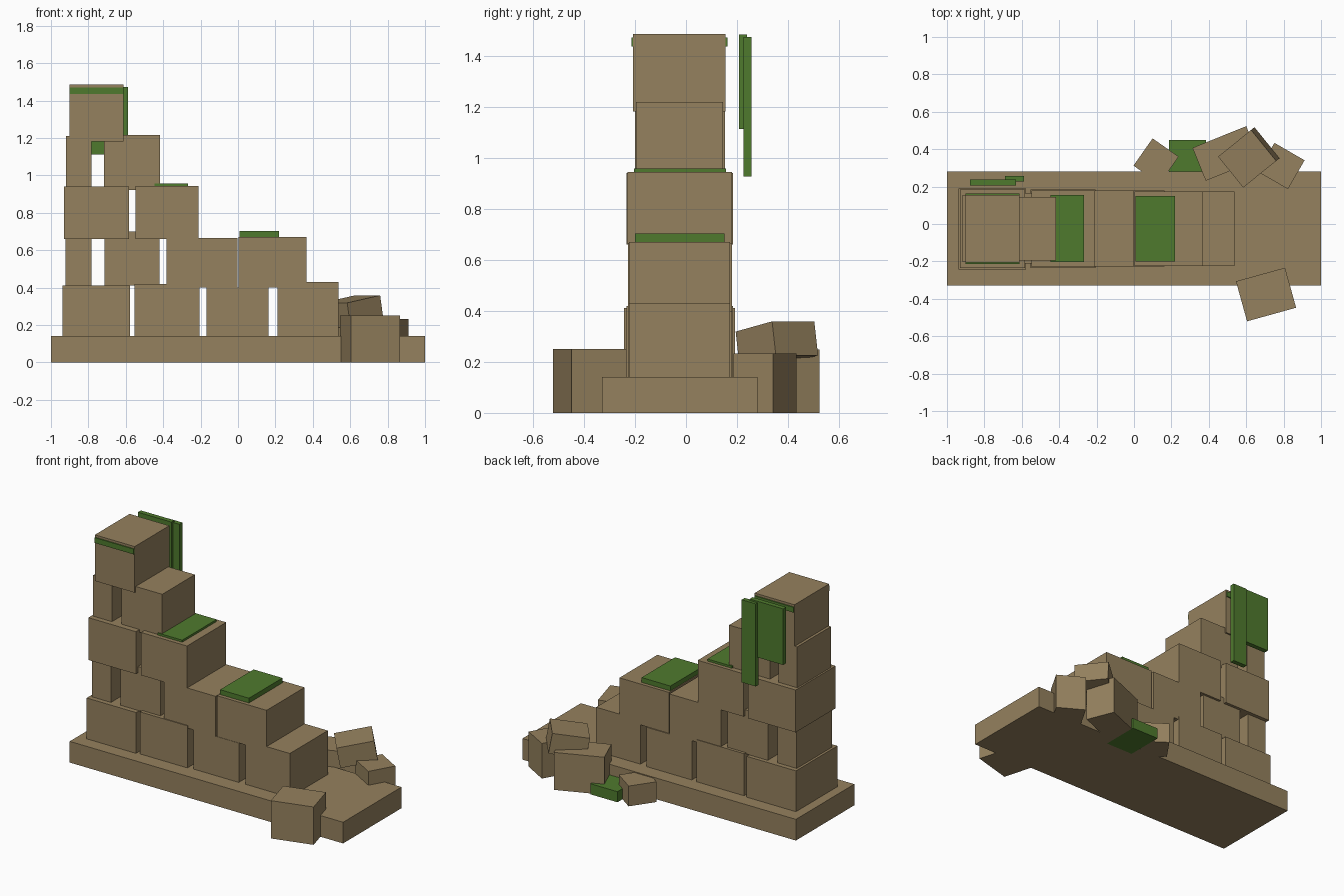
import bpy, math

def material(name, rgb):
    m = bpy.data.materials.new(name)
    m.diffuse_color = (*rgb, 1)
    return m

STONE = material("sandy_stone", (0.30, 0.22, 0.112))
MOSS = material("moss_green", (0.078, 0.195, 0.027))

def block(name, centre, size, mat=STONE, rot=(0, 0, 0)):
    bpy.ops.mesh.primitive_cube_add(size=1, location=centre,
                                    rotation=[math.radians(a) for a in rot])
    o = bpy.context.object
    o.name = name
    o.scale = size
    bpy.ops.object.transform_apply(location=False, rotation=False, scale=True)
    o.data.materials.append(mat)
    return o

def span(name, x, y, z, mat=STONE):
    """Box given by its min/max on each axis."""
    return block(name, [(a + b) / 2 for a, b in (x, y, z)],
                 [b - a for a, b in (x, y, z)], mat)

# Foundation slab
span("foundation", (-1, 1), (-0.33, 0.28), (0, 0.14))

# Ruined wall: courses of loose blocks (x range, y range, z range)
courses = [
    [((-0.938, -0.577), (-0.242, 0.191), (0.14, 0.41)),
     ((-0.553, -0.206), (-0.234, 0.184), (0.14, 0.418)),
     ((-0.169, 0.164), (-0.226, 0.18), (0.14, 0.40)),
     ((0.212, 0.536), (-0.224, 0.173), (0.14, 0.43))],
    [((-0.922, -0.782), (-0.21, 0.16), (0.41, 0.66)),
     ((-0.714, -0.42), (-0.21, 0.165), (0.41, 0.70)),
     ((-0.382, -0.004), (-0.228, 0.18), (0.40, 0.665)),
     ((0.004, 0.366), (-0.224, 0.173), (0.40, 0.67))],
    [((-0.931, -0.584), (-0.234, 0.184), (0.66, 0.94)),
     ((-0.547, -0.212), (-0.23, 0.18), (0.66, 0.943))],
    [((-0.92, -0.782), (-0.2, 0.152), (0.94, 1.21)),
     ((-0.716, -0.417), (-0.196, 0.145), (0.922, 1.217))],
    [((-0.902, -0.611), (-0.207, 0.155), (1.18, 1.485))],
]
for r, row in enumerate(courses, 1):
    for c, (x, y, z) in enumerate(row, 1):
        span(f"wall_course_{r}_block_{c}", x, y, z)

# Moss on the steps, round the top block and hanging behind it
span("moss_lower_step", (0.009, 0.22), (-0.2, 0.15), (0.665, 0.702), MOSS)
span("moss_upper_step", (-0.446, -0.266), (-0.203, 0.156), (0.935, 0.957), MOSS)
span("moss_band", (-0.9, -0.613), (-0.214, 0.162), (1.435, 1.47), MOSS)
span("hanging_moss_wide", (-0.877, -0.632), (0.207, 0.238), (1.112, 1.483), MOSS)
span("hanging_moss_long", (-0.69, -0.587), (0.226, 0.257), (0.927, 1.473), MOSS)
span("ground_moss", (0.187, 0.385), (0.2, 0.449), (0, 0.07), MOSS)

# Fallen rubble
block("rubble_front", (0.706, -0.377, 0.125), (0.272, 0.222, 0.25), rot=(0, 0, 15.5))
block("rubble_back", (0.492, 0.377, 0.124), (0.31, 0.19, 0.248), rot=(0, 0, 22))
block("rubble_right", (0.787, 0.31, 0.116), (0.186, 0.178, 0.232), rot=(0, 0, -30))
block("rubble_small", (0.118, 0.336, 0.067), (0.17, 0.178, 0.134), rot=(0, 0, -35))
block("rubble_tilted", (0.614, 0.356, 0.272), (0.23, 0.213, 0.135), rot=(0, -10, 39))
